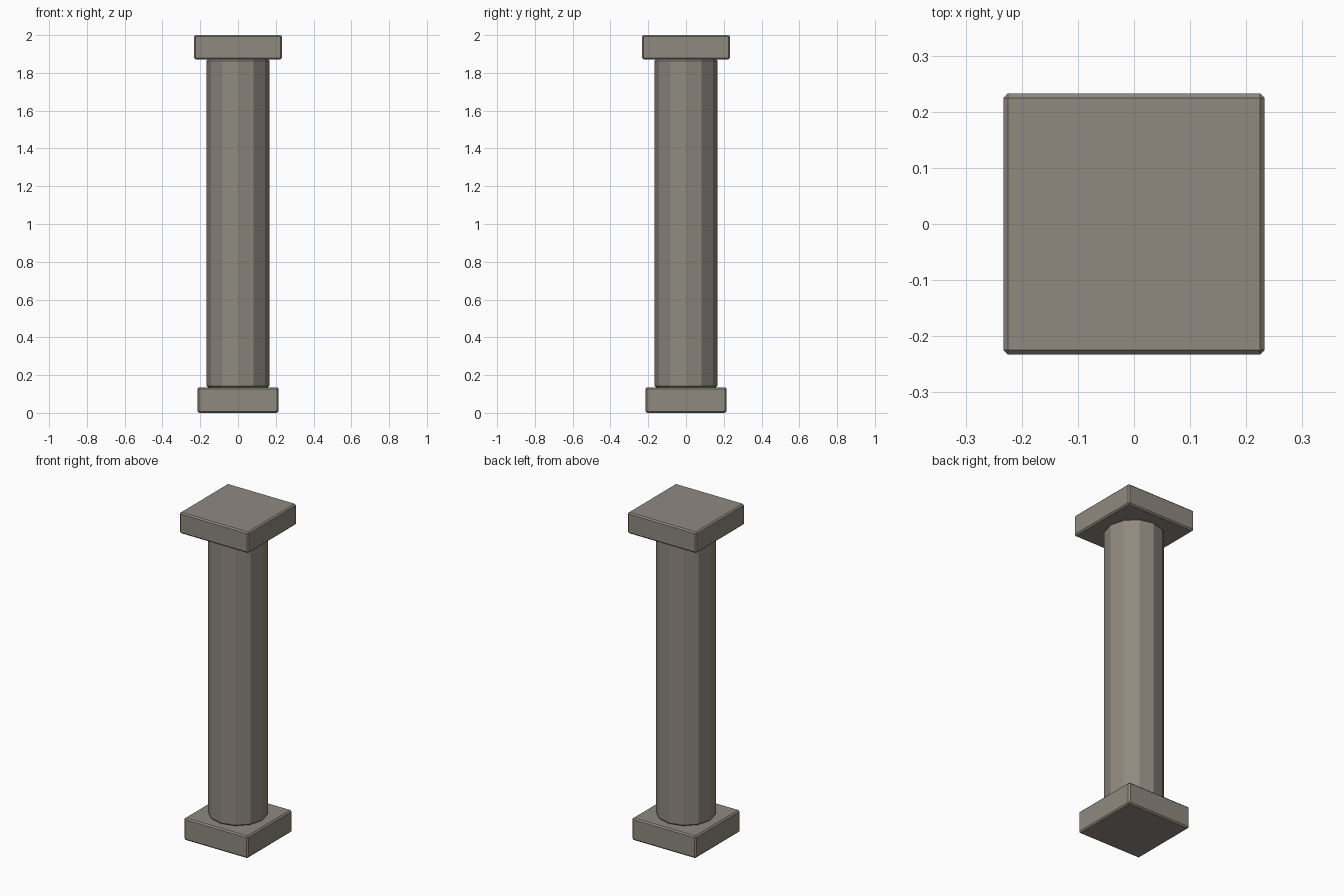
import bpy

BEVEL = 0.008

cube = bpy.data.objects.get("Cube")
if cube:
    bpy.data.objects.remove(cube, do_unlink=True)

stone = bpy.data.materials.new("grey_stone")
stone.use_nodes = True
colour = (0.275, 0.25, 0.212, 1)
stone.diffuse_color = colour
stone.node_tree.nodes["Principled BSDF"].inputs["Base Color"].default_value = colour


def finish(name):
    """Name the active object, colour it and chamfer its sharp edges."""
    obj = bpy.context.object
    obj.name = name
    bpy.ops.object.transform_apply(location=False, rotation=False, scale=True)
    obj.data.materials.append(stone)
    bevel = obj.modifiers.new("chamfer", 'BEVEL')
    bevel.width = BEVEL
    bevel.segments = 1
    bevel.limit_method = 'ANGLE'
    bevel.angle_limit = 0.8


def slab(name, width, bottom, top):
    bpy.ops.mesh.primitive_cube_add(size=1, location=(0, 0, (bottom + top) / 2))
    bpy.context.object.scale = (width, width, top - bottom)
    finish(name)


# Square base and wider square capital
slab("base", 0.43, 0, 0.135)
slab("capital", 0.466, 1.872, 2)

# Twelve-sided shaft, corners on the axes
bpy.ops.mesh.primitive_cylinder_add(vertices=12, radius=0.166, depth=1.737,
                                    location=(0, 0, 1.0035))
finish("shaft")
